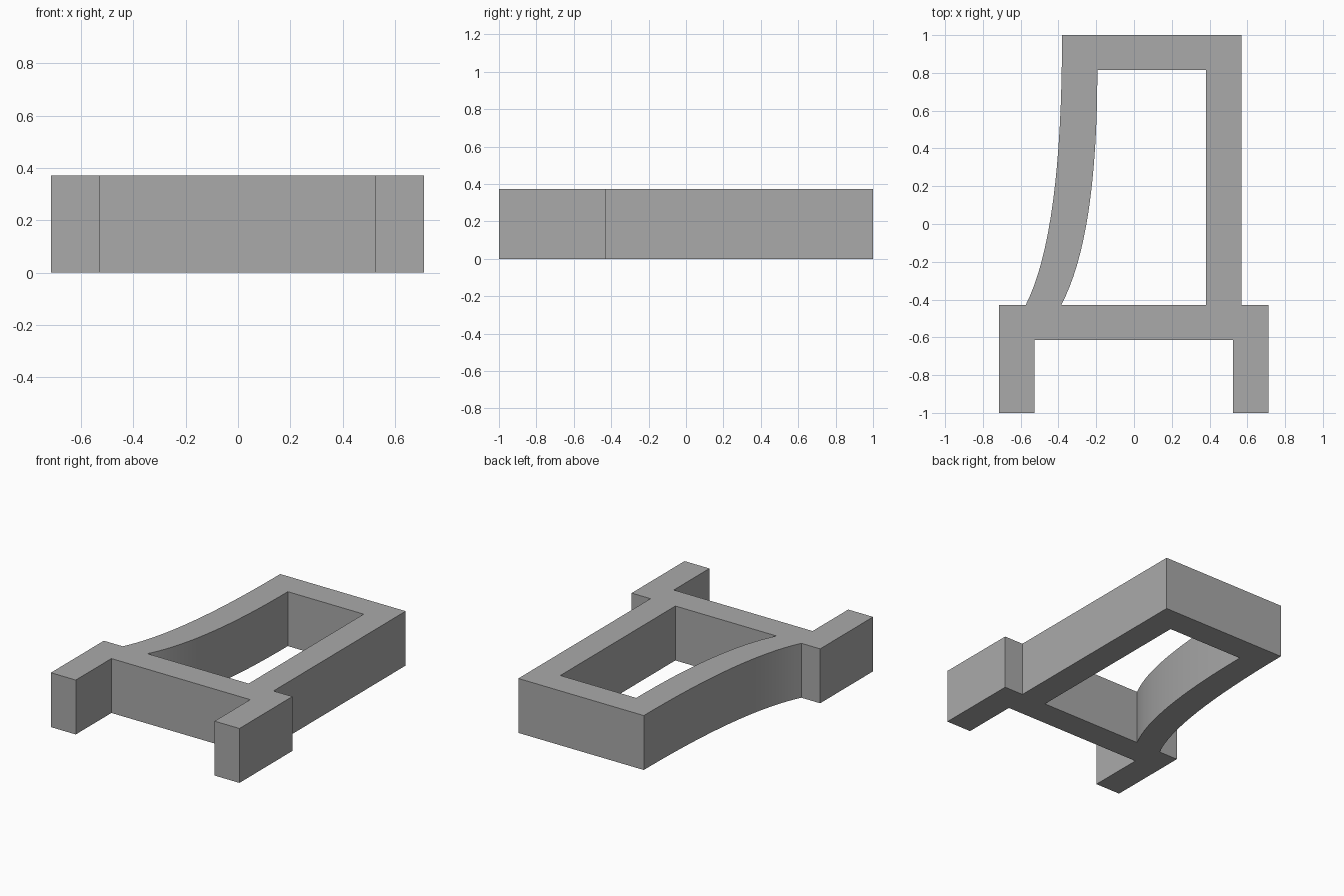
import bpy
import bmesh
from mathutils import Vector

HEIGHT = 0.372

cube = bpy.data.objects.get("Cube")
if cube:
    bpy.data.objects.remove(cube, do_unlink=True)


def bend(start, control, end, steps=16):
    """Points along a quadratic curve, both ends included."""
    a, b, c = Vector(start), Vector(control), Vector(end)
    ts = [i / steps for i in range(steps + 1)]
    return [tuple(a * (1 - t) ** 2 + b * 2 * t * (1 - t) + c * t * t) for t in ts]


# Outer outline: two feet, crossbar, straight post, top rail, bowed post
outer = [(-0.715, -0.428), (-0.715, -1), (-0.527, -1), (-0.527, -0.615),
         (0.523, -0.615), (0.523, -1), (0.711, -1), (0.711, -0.428),
         (0.568, -0.428), (0.568, 1)]
outer += bend((-0.381, 1), (-0.381, -0.05), (-0.573, -0.428))

# Opening between the posts
opening = [(0.38, -0.428), (0.38, 0.815)]
opening += bend((-0.194, 0.815), (-0.194, -0.07), (-0.385, -0.428))

# Filled flat profile, thickened upward
profile = bpy.data.curves.new("frame_profile", "CURVE")
profile.dimensions = "2D"
profile.fill_mode = "BOTH"
profile.extrude = HEIGHT / 2
for outline in (outer, opening):
    spline = profile.splines.new("POLY")
    spline.points.add(len(outline) - 1)
    for point, (x, y) in zip(spline.points, outline):
        point.co = (x, y, HEIGHT / 2, 1)
    spline.use_cyclic_u = True

frame = bpy.data.objects.new("footed_frame", profile)
bpy.context.collection.objects.link(frame)
bpy.ops.object.select_all(action="DESELECT")
frame.select_set(True)
bpy.context.view_layer.objects.active = frame
bpy.ops.object.convert(target="MESH")
frame = bpy.context.object

# Weld caps to walls and rest the frame on the ground
bm = bmesh.new()
bm.from_mesh(frame.data)
bmesh.ops.remove_doubles(bm, verts=bm.verts, dist=0.0005)
bmesh.ops.recalc_face_normals(bm, faces=bm.faces)
lowest = min(v.co.z for v in bm.verts)
bmesh.ops.translate(bm, verts=bm.verts, vec=(0, 0, -lowest))
bm.to_mesh(frame.data)
bm.free()
bpy.ops.object.shade_smooth_by_angle()

# Plain grey
grey = bpy.data.materials.new("plain_grey")
grey.use_nodes = True
colour = (0.4, 0.4, 0.4, 1)
grey.diffuse_color = colour
grey.node_tree.nodes["Principled BSDF"].inputs["Base Color"].default_value = colour
frame.data.materials.clear()
frame.data.materials.append(grey)
